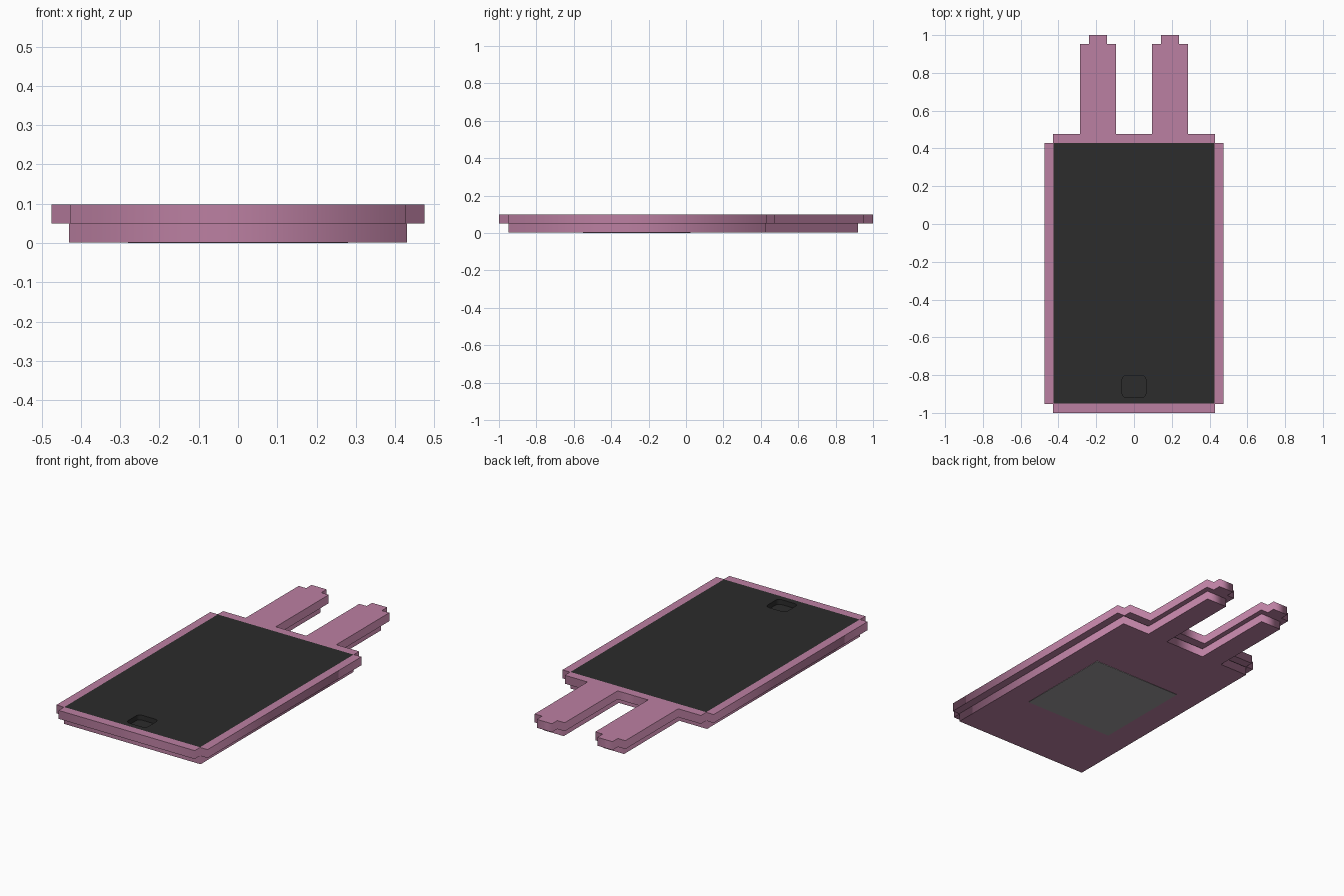
import bpy, math

if "Cube" in bpy.data.objects:
    bpy.data.objects.remove(bpy.data.objects["Cube"])


def material(name, rgb):
    m = bpy.data.materials.new(name)
    m.diffuse_color = (*rgb, 1)
    m.use_nodes = True
    m.node_tree.nodes["Principled BSDF"].inputs["Base Color"].default_value = m.diffuse_color
    return m


pink = material("dusty_pink", (0.50, 0.215, 0.36))
dark = material("screen_black", (0.025, 0.025, 0.025))
gray = material("plate_gray", (0.34, 0.33, 0.335))


def mirrored(half):
    """Close a right-hand outline with its mirror image across x = 0."""
    return half + [(-x, y) for x, y in reversed(half)]


def rect(x0, x1, y0, y1):
    return [(x0, y0), (x1, y0), (x1, y1), (x0, y1)]


def rounded(cx, cy, hx, hy, r, steps=4):
    pts = []
    for k, (sx, sy) in enumerate([(1, 1), (-1, 1), (-1, -1), (1, -1)]):
        for i in range(steps + 1):
            a = math.pi / 2 * (k + i / steps)
            pts.append((cx + sx * (hx - r) + r * math.cos(a),
                        cy + sy * (hy - r) + r * math.sin(a)))
    return pts


def slab(name, outlines, z0, z1, mat):
    """Extrude outlines (first is the rim, the rest are holes) from z0 to z1."""
    cu = bpy.data.curves.new(name, 'CURVE')
    cu.dimensions = '2D'
    cu.fill_mode = 'BOTH'
    cu.extrude = (z1 - z0) / 2
    for pts in outlines:
        sp = cu.splines.new('POLY')
        sp.points.add(len(pts) - 1)
        for p, (x, y) in zip(sp.points, pts):
            p.co = (x, y, 0, 1)
        sp.use_cyclic_u = True
    cu.materials.append(mat)
    ob = bpy.data.objects.new(name, cu)
    ob.location.z = (z0 + z1) / 2
    bpy.context.collection.objects.link(ob)
    bpy.ops.object.select_all(action='DESELECT')
    ob.select_set(True)
    bpy.context.view_layer.objects.active = ob
    bpy.ops.object.convert(target='MESH')
    bpy.context.object.name = name


screen = rect(-0.43, 0.43, -0.95, 0.43)
button = rounded(0, -0.86, 0.063, 0.058, 0.022)

# Upper case with notched corners and two stepped ears, open for the screen
upper = mirrored([(0.428, -1), (0.428, -0.952), (0.475, -0.952), (0.475, 0.43),
                  (0.428, 0.43), (0.428, 0.477), (0.285, 0.477), (0.285, 0.952),
                  (0.238, 0.952), (0.238, 1), (0.143, 1), (0.143, 0.952),
                  (0.096, 0.952), (0.096, 0.477)])
opening = rect(-0.427, 0.427, -0.95, 0.428)
slab("upper_case", [upper, opening], 0.05, 0.098, pink)

# Smaller lower case with narrower ears
lower = mirrored([(0.43, -0.95), (0.43, 0.425), (0.255, 0.425), (0.255, 0.92),
                  (0.125, 0.92), (0.125, 0.425)])
slab("lower_case", [lower], 0.002, 0.05, pink)

# Screen with a recessed rounded button
slab("screen", [opening, button], 0.05, 0.098, dark)
slab("home_button", [button], 0.05, 0.07, dark)

# Plain square plate on the underside
slab("back_plate", [rect(-0.28, 0.28, -0.55, 0.025)], 0.0, 0.004, gray)
